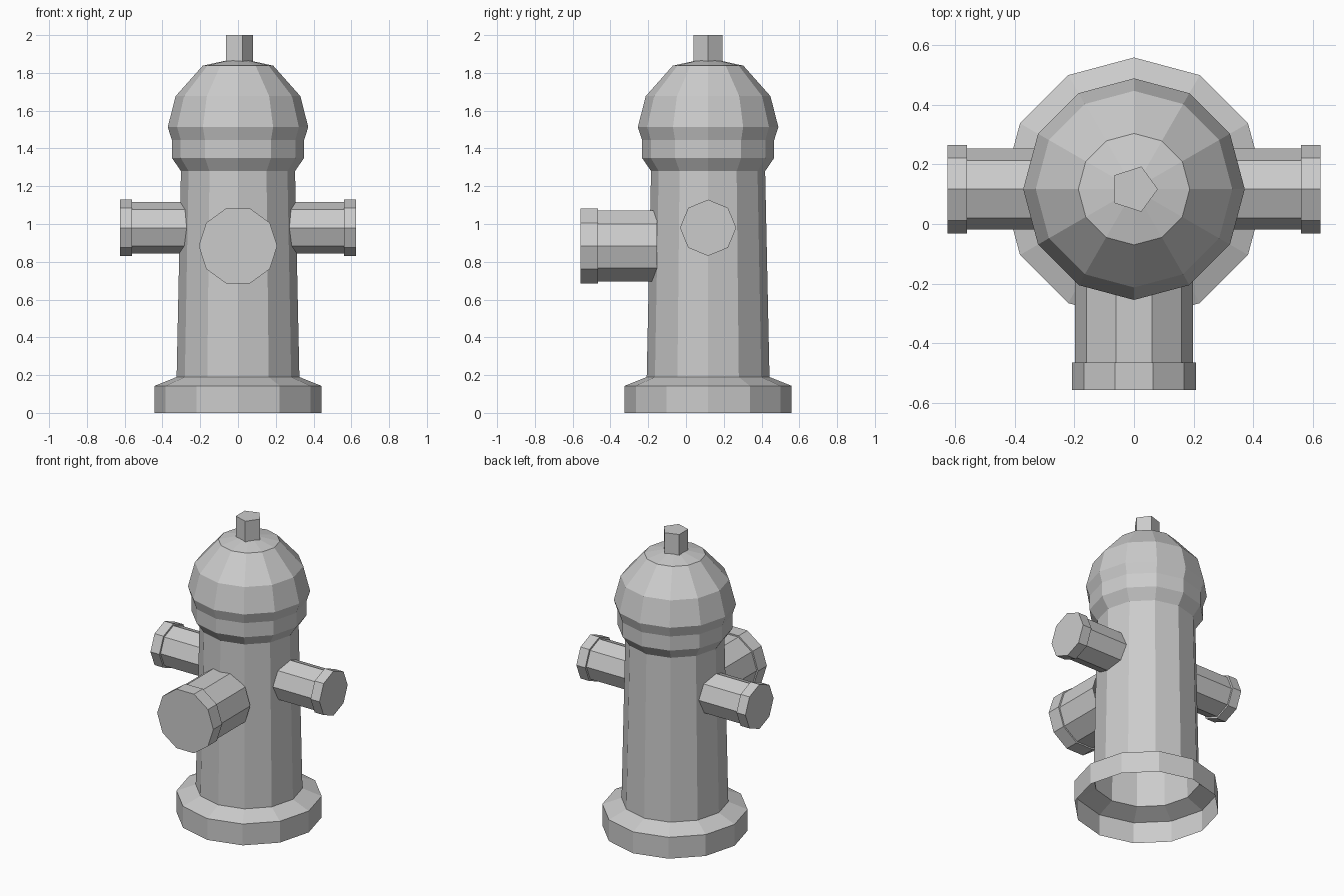
import bpy
import bmesh
from math import cos, sin, pi, tau
from mathutils import Matrix

default = bpy.data.objects.get("Cube")
if default:
    bpy.data.objects.remove(default, do_unlink=True)

grey = bpy.data.materials.new("light grey metal")
grey.use_nodes = True
grey.diffuse_color = (0.6, 0.6, 0.6, 1)
grey.node_tree.nodes["Principled BSDF"].inputs["Base Color"].default_value = grey.diffuse_color

AXIS_Y = 0.117


def lathe(name, profile, sides, height=0, turn=None):
    """Revolve (radius, distance) points about the part's own axis, flat shaded."""
    bm = bmesh.new()
    rings = []
    for r, d in profile:
        rings.append([bm.verts.new((r * cos(tau * i / sides), r * sin(tau * i / sides), d))
                      for i in range(sides)])
    for low, high in zip(rings, rings[1:]):
        for i in range(sides):
            j = (i + 1) % sides
            bm.faces.new((low[i], low[j], high[j], high[i]))
    # A zero radius closes the end at a point
    bmesh.ops.remove_doubles(bm, verts=bm.verts, dist=1e-5)
    place = Matrix.Translation((0, AXIS_Y, height))
    bm.transform(place @ turn if turn else place)
    mesh = bpy.data.meshes.new(name)
    bm.to_mesh(mesh)
    bm.free()
    mesh.materials.append(grey)
    obj = bpy.data.objects.new(name, mesh)
    bpy.context.collection.objects.link(obj)
    return obj


def outlet(name, sides, height, turn, pipe_r, cap_r, start, step, end):
    """A pipe with a slightly wider closed cap."""
    lathe(name + "_pipe", [(pipe_r, start), (pipe_r, step)], sides, height, turn)
    lathe(name + "_cap", [(pipe_r, step), (cap_r, step), (cap_r, end), (0, end)],
          sides, height, turn)


# Hollow upright shell, open underneath
lathe("base_flange", [(0.442, 0), (0.442, 0.143), (0.325, 0.19)], 12)
lathe("barrel", [(0.325, 0.19), (0.302, 1.28)], 12)
lathe("bonnet", [(0.302, 1.28), (0.35, 1.35), (0.35, 1.445), (0.372, 1.513),
                 (0.33, 1.677), (0.187, 1.838), (0.05, 1.868), (0, 1.868)], 12)

# Five-sided operating nut
lathe("top_nut", [(0.08, 1.85), (0.08, 2), (0, 2)], 5)

# Outlets: a pair at the sides and a larger one in front
for side, sign in (("left", 1), ("right", -1)):
    outlet(side + "_outlet", 8, 0.98, Matrix.Rotation(sign * pi / 2, 4, 'Y'),
           0.136, 0.149, 0.27, 0.56, 0.626)
outlet("front_outlet", 10, 0.884, Matrix.Rotation(pi / 2, 4, 'X'),
       0.198, 0.208, 0.27, 0.582, 0.675)
